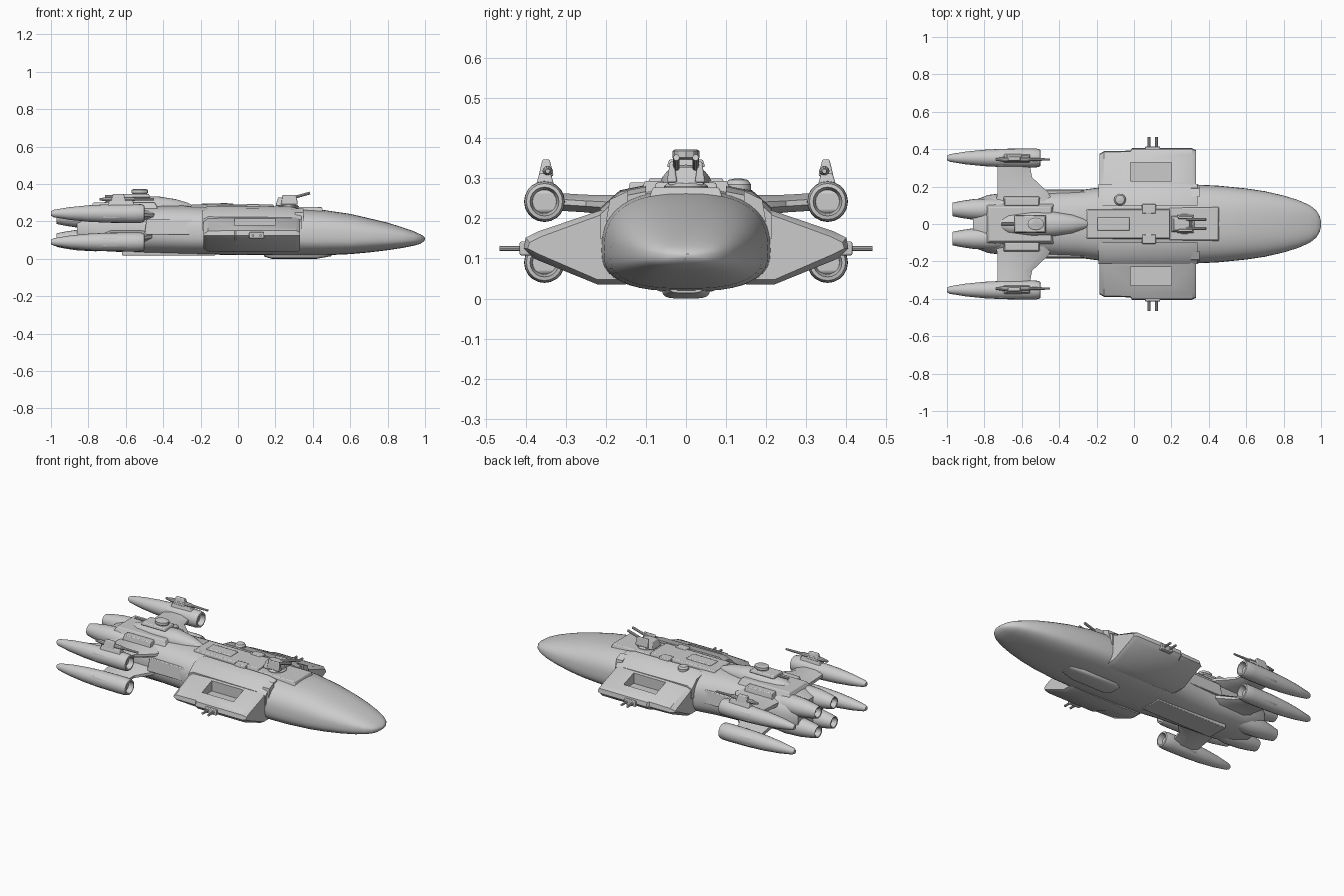
import bpy, bmesh
from math import cos, sin, pi, radians
from mathutils import Vector


def loft(name, rings, mirror=False, bevel=0.0):
    """Skin a list of equal-length vertex rings, cap both ends."""
    bm = bmesh.new()
    vs = [[bm.verts.new(p) for p in r] for r in rings]
    n = len(rings[0])
    for a, b in zip(vs, vs[1:]):
        for i in range(n):
            j = (i + 1) % n
            bm.faces.new((a[i], a[j], b[j], b[i]))
    bm.faces.new(vs[0])
    bm.faces.new(vs[-1])
    bmesh.ops.recalc_face_normals(bm, faces=bm.faces)
    me = bpy.data.meshes.new(name)
    bm.to_mesh(me)
    bm.free()
    ob = bpy.data.objects.new(name, me)
    bpy.context.collection.objects.link(ob)
    if bevel:
        m = ob.modifiers.new("bevel", 'BEVEL')
        m.width, m.segments, m.limit_method = bevel, 2, 'ANGLE'
    if mirror:
        ob.modifiers.new("mirror", 'MIRROR').use_axis = (False, True, False)
    return ob


def hull_ring(x, w, zb, zm, zt, e=2.6, n=40, y=0):
    """Superellipse section with separate upper and lower heights."""
    out = []
    for i in range(n):
        c, s = cos(2 * pi * i / n), sin(2 * pi * i / n)
        h = zt - zm if s > 0 else zm - zb
        out.append((x, y + w * abs(c) ** (2 / e) * (1 if c > 0 else -1),
                    zm + h * abs(s) ** (2 / e) * (1 if s > 0 else -1)))
    return out


def lathe(name, prof, y, z, n=20, mirror=True):
    """Body of revolution along x from (x, radius) pairs."""
    return loft(name, [[(x, y + r * cos(2 * pi * i / n), z + r * sin(2 * pi * i / n))
                        for i in range(n)] for x, r in prof], mirror)


def box(name, x, y, z, taper=0.0, mirror=False, bevel=0.004):
    """Box from (min, max) pairs; taper pulls the top edges in."""
    def rect(t, zz):
        return [(x[0] + t, y[0] + t, zz), (x[1] - t, y[0] + t, zz),
                (x[1] - t, y[1] - t, zz), (x[0] + t, y[1] - t, zz)]
    return loft(name, [rect(0, z[0]), rect(taper, z[1])], mirror, bevel)


def rod(name, a, b, r, mirror=False, n=10):
    a, b = Vector(a), Vector(b)
    q = (b - a).to_track_quat('Z', 'Y')
    return loft(name, [[p + q @ Vector((r * cos(2 * pi * i / n), r * sin(2 * pi * i / n), 0))
                        for i in range(n)] for p in (a, b)], mirror)


# main hull: x, half width, bottom, widest height, top
loft("hull", [hull_ring(*s) for s in (
    (-0.86, 0.125, 0.075, 0.16, 0.25), (-0.78, 0.155, 0.05, 0.16, 0.28),
    (-0.7, 0.165, 0.04, 0.15, 0.285), (-0.5, 0.17, 0.03, 0.15, 0.285),
    (-0.3, 0.18, 0.025, 0.14, 0.285), (-0.15, 0.2, 0.022, 0.13, 0.28),
    (0.1, 0.21, 0.02, 0.12, 0.275), (0.3, 0.212, 0.018, 0.12, 0.27),
    (0.45, 0.205, 0.018, 0.115, 0.262), (0.6, 0.19, 0.025, 0.11, 0.24),
    (0.7, 0.175, 0.034, 0.11, 0.217), (0.8, 0.152, 0.046, 0.108, 0.193),
    (0.88, 0.127, 0.058, 0.107, 0.168), (0.94, 0.1, 0.07, 0.107, 0.147),
    (0.975, 0.072, 0.08, 0.107, 0.131), (0.993, 0.042, 0.092, 0.107, 0.12),
    (1.0, 0.012, 0.103, 0.107, 0.111))])

# keel plate and belly strips
loft("keel_plate", [hull_ring(x, w, zb, 0.03, 0.05, 4, 24) for x, w, zb in (
    (0.14, 0.04, 0.012), (0.18, 0.06, 0.0), (0.42, 0.06, 0.0), (0.5, 0.04, 0.014))])
box("belly_strip", (-0.62, -0.12), (-0.07, 0.07), (0.018, 0.05))

# side pods with a recess in the top
def pod_ring(x, yo, d):
    return [(x, 0.15, 0.235 - d), (x, 0.22, 0.218 - d), (x, yo - 0.035, 0.167 - d),
            (x, yo - 0.005, 0.152 - d), (x, yo, 0.125), (x, yo - 0.025, 0.1 + d),
            (x, 0.22, 0.035 + d), (x, 0.15, 0.035 + d)]

pod = loft("side_pod", [pod_ring(-0.185, 0.375, 0.02), pod_ring(-0.16, 0.39, 0.004),
                        pod_ring(-0.02, 0.392, 0), pod_ring(-0.01, 0.405, 0),
                        pod_ring(0.31, 0.405, 0), pod_ring(0.332, 0.395, 0.012)])
cutter = box("recess_cutter", (-0.02, 0.2), (0.23, 0.33), (0.15, 0.3), bevel=0)
cutter.hide_render = True
cutter.hide_viewport = True
cut = pod.modifiers.new("recess", 'BOOLEAN')
cut.operation, cut.object = 'DIFFERENCE', cutter
pod.modifiers.new("mirror", 'MIRROR').use_axis = (False, True, False)

# pod shoulder panels and side guns
loft("shoulder_panel", [[(x, 0.1, 0.283 - d), (x, 0.165, 0.27 - d), (x, 0.215, 0.225 - d),
                         (x, 0.215, 0.15), (x, 0.1, 0.15)]
                        for x, d in ((-0.19, 0.015), (-0.16, 0), (0.28, 0.004), (0.34, 0.016))], True)
box("gun_mount", (0.06, 0.14), (0.38, 0.415), (0.108, 0.142), mirror=True)
for i, x in enumerate((0.08, 0.12)):
    rod(f"side_gun_{i}", (x, 0.39, 0.125), (x, 0.465, 0.125), 0.007, True)

# four outer nacelles with hollow intakes
prof = [(-1.0, 0.012), (-0.985, 0.02), (-0.9, 0.034), (-0.8, 0.044), (-0.7, 0.049),
        (-0.56, 0.051), (-0.52, 0.05), (-0.502, 0.045), (-0.5, 0.036), (-0.52, 0.031), (-0.56, 0.026)]
for tag, z in (("upper", 0.242), ("lower", 0.09)):
    lathe(f"{tag}_nacelle", prof, 0.353, z)
    box(f"{tag}_nacelle_collar", (-0.73, -0.53), (0.308, 0.398), (z - 0.032, z + 0.032), mirror=True, bevel=0.012)

# pylons from hull to nacelles
def pylon(name, zi, zo, t):
    def ring(y, xa, xb, z, h):
        return [(xa, y, z - h * 0.4), (xa, y, z + h * 0.4), (xa + 0.05, y, z + h), (xb - 0.05, y, z + h),
                (xb, y, z + h * 0.3), (xb, y, z - h * 0.3), (xb - 0.05, y, z - h), (xa + 0.05, y, z - h)]
    loft(name, [ring(0.1, -0.74, -0.42, zi, t * 1.3), ring(0.17, -0.73, -0.46, zi, t * 1.2),
                ring(0.25, -0.73, -0.545, (zi + zo) / 2, t), ring(0.33, -0.73, -0.56, zo, t)], True)

pylon("upper_pylon", 0.232, 0.242, 0.022)
pylon("lower_pylon", 0.12, 0.09, 0.025)

# gun turrets on the upper nacelles
box("nacelle_gun_base", (-0.7, -0.55), (0.325, 0.378), (0.27, 0.312), 0.012, True)
box("nacelle_gun_body", (-0.68, -0.6), (0.33, 0.368), (0.305, 0.347), 0.01, True)
lathe("nacelle_gun_barrel", [(-0.74, 0.006), (-0.7, 0.013), (-0.57, 0.013), (-0.55, 0.008), (-0.45, 0.006)],
      0.345, 0.318, 10)

# four main engines at the stern
eng = [(-0.94, 0.02), (-0.968, 0.03), (-0.97, 0.036), (-0.92, 0.046), (-0.86, 0.055), (-0.76, 0.06), (-0.68, 0.05)]
for tag, z in (("upper", 0.222), ("lower", 0.1)):
    lathe(f"{tag}_engine", eng, 0.078, z)

# stern deck, teardrop superstructure and bridge tower
box("stern_deck", (-0.8, -0.42), (-0.115, 0.115), (0.25, 0.3), 0.025)
box("stern_side_block", (-0.7, -0.5), (0.09, 0.15), (0.24, 0.29), 0.01, True)
loft("superstructure", [hull_ring(x, w, 0.22, 0.27, zt, 2.2, 24) for x, w, zt in (
    (-0.72, 0.03, 0.3), (-0.67, 0.055, 0.318), (-0.55, 0.068, 0.33), (-0.43, 0.066, 0.334),
    (-0.33, 0.05, 0.318), (-0.27, 0.03, 0.3), (-0.24, 0.012, 0.285))])
loft("bridge_tower", [[(-0.525 + r * 1.3 * cos(i * pi / 6), r * sin(i * pi / 6), z) for i in range(12)]
                      for r, z in ((0.045, 0.3), (0.03, 0.325), (0.03, 0.348), (0.034, 0.352),
                                   (0.034, 0.368), (0.028, 0.372))])
box("bridge_wings", (-0.64, -0.47), (-0.048, 0.048), (0.328, 0.347), 0.006)
rod("bridge_sensor", (-0.64, 0, 0.335), (-0.71, 0, 0.335), 0.007)

# spine deck and raised hull panels
box("spine_deck", (-0.26, 0.2), (-0.085, 0.085), (0.25, 0.289), 0.01)
box("spine_ridge", (-0.2, -0.02), (-0.04, 0.04), (0.27, 0.296), 0.006)
box("front_deck", (0.18, 0.46), (-0.095, 0.095), (0.24, 0.277), 0.012)
box("mid_vent", (0.04, 0.12), (0.05, 0.11), (0.26, 0.293), 0.006, True)
box("flank_strip", (-0.5, -0.2), (0.12, 0.186), (0.13, 0.21), 0.01, True)
loft("hatch", [[(x, 0.145, 0.24), (x, 0.145, 0.268), (x, 0.19, 0.247), (x, 0.2, 0.19)]
               for x in (0.305, 0.35)], True)
loft("dorsal_dome", [[(-0.075 + r * cos(i * pi / 8), 0.13 + r * sin(i * pi / 8), z) for i in range(16)]
                     for r, z in ((0.032, 0.26), (0.032, 0.285), (0.024, 0.296), (0.01, 0.299))])

# forward twin turret
loft("turret_ring", [[(0.27 + r * cos(i * pi / 10), r * sin(i * pi / 10), z) for i in range(20)]
                     for r, z in ((0.055, 0.26), (0.055, 0.28), (0.045, 0.288))])
box("turret_body", (0.2, 0.31), (-0.045, 0.045), (0.283, 0.328), 0.014)
box("turret_cheek", (0.23, 0.32), (0.022, 0.048), (0.29, 0.342), 0.008, True)
rod("turret_barrel", (0.28, 0.024, 0.322), (0.385, 0.024, 0.352), 0.008, True)

# smooth shading with sharp edges kept
for ob in bpy.context.scene.objects:
    ob.select_set(not ob.hide_render)
bpy.context.view_layer.objects.active = pod
bpy.ops.object.shade_smooth_by_angle(angle=radians(32))
